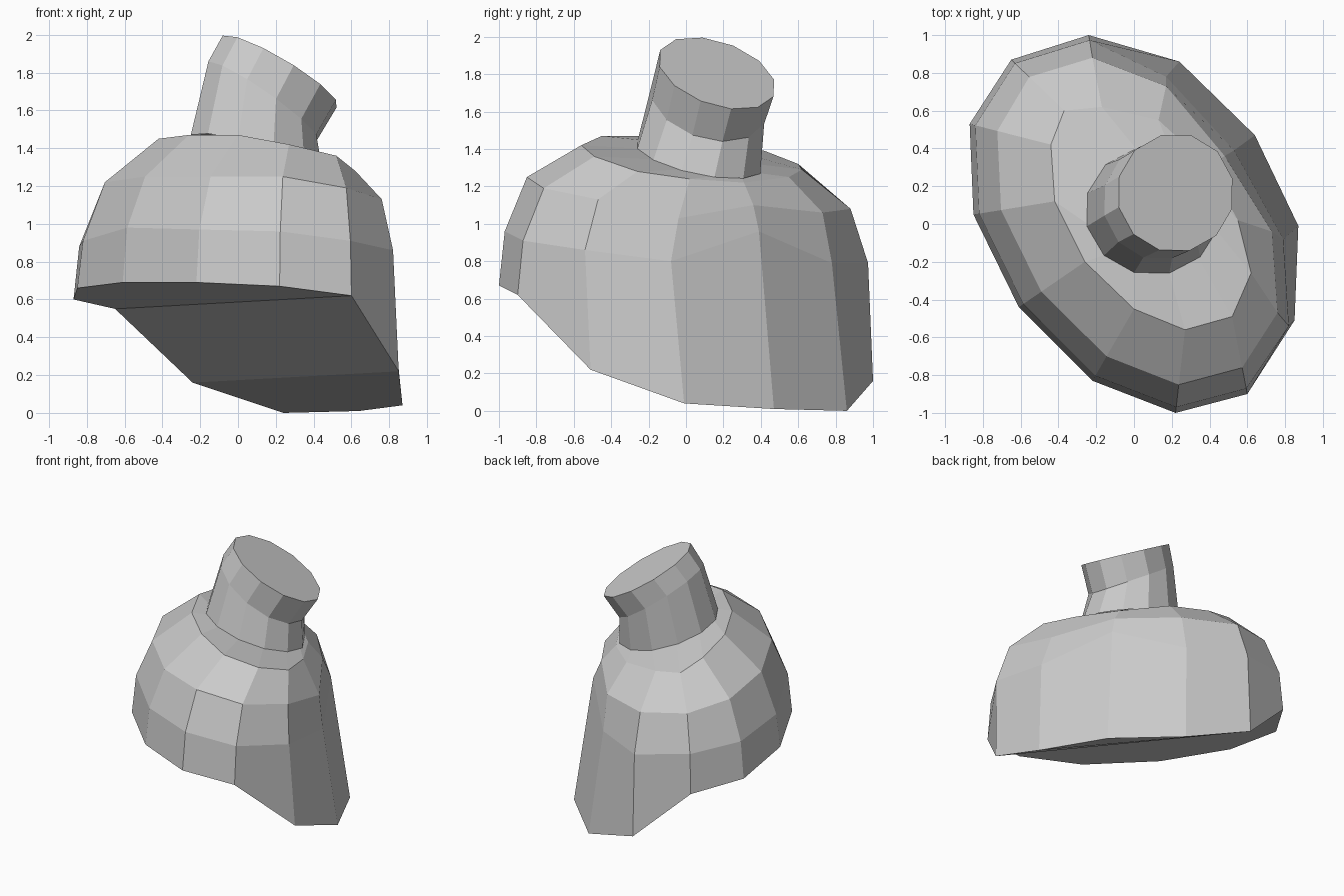
import bpy, bmesh
from math import cos, sin, radians
from mathutils import Vector

if "Cube" in bpy.data.objects:
    bpy.data.objects.remove(bpy.data.objects["Cube"])

N = 12


def loft(name, rings, caps=()):
    """Skin a stack of 12-point rings; caps are lists of (ring, point) pairs."""
    bm = bmesh.new()
    v = [[bm.verts.new(p) for p in r] for r in rings]
    for a, b in zip(v, v[1:]):
        for i in range(N):
            j = (i + 1) % N
            bm.faces.new((a[i], a[j], b[j], b[i]))
    for cap in caps:
        bm.faces.new([v[r][i] for r, i in cap])
    bmesh.ops.recalc_face_normals(bm, faces=bm.faces)
    me = bpy.data.meshes.new(name)
    bm.to_mesh(me)
    bm.free()
    ob = bpy.data.objects.new(name, me)
    bpy.context.collection.objects.link(ob)
    return ob


def slanted_ring(cx, cy, cz, rx, ry, sx, sy):
    """Oval ring lying in a plane with slopes sx, sy."""
    out = []
    for i in range(N):
        a = radians(-76 + 30 * i)
        x, y = rx * cos(a), ry * sin(a)
        out.append(Vector((cx + x, cy + y, cz + sx * x + sy * y)))
    return out


def between(a, b, t, heights):
    """Ring between two rings in plan, with its own heights."""
    return [Vector((*p.lerp(q, t).xy, z)) for p, q, z in zip(a, b, heights)]


# Body: rim and shoulder outlines
rim = [Vector(p) for p in (
    (.22, -1, .67), (.60, -.90, .62), (.85, -.51, .22), (.87, -.01, .04),
    (.64, .47, .01), (.24, .86, 0), (-.24, 1, .16), (-.65, .87, .55),
    (-.87, .53, .60), (-.85, .05, .66), (-.61, -.44, .69), (-.22, -.83, .69))]
shoulder = [Vector(p) for p in (
    (.27, -.56, 1.42), (.52, -.49, 1.36), (.62, -.26, 1.28), (.55, .02, 1.24),
    (.39, .31, 1.22), (.13, .55, 1.25), (-.17, .62, 1.29), (-.37, .60, 1.32),
    (-.44, .42, 1.39), (-.42, .12, 1.45), (-.26, -.20, 1.47), (0, -.45, 1.47))]
lower = between(rim, shoulder, .07,
                (.96, .91, .85, .80, .77, .79, .79, .85, .88, .91, .98, .97))
upper = between(rim, shoulder, .34,
                (1.25, 1.19, 1.13, 1.03, .98, 1.05, 1.08, 1.12, 1.17, 1.22, 1.25, 1.25))

# Back right side of the body is pulled in
lower[2:6] = [Vector(p) for p in ((.82, -.54, .86), (.79, -.08, .80),
                                  (.53, .39, .96), (.17, .78, .79))]
upper[2:7] = [Vector(p) for p in ((.76, -.47, 1.13), (.73, -.04, 1.03),
                                  (.48, .36, 1.10), (.17, .73, 1.06), (-.22, .88, 1.08))]
collar = slanted_ring(.10, .07, 1.36, .34, .33, -.27, -.20)

# Underside: three flat panels folded along two lines
underside = [[(0, i) for i in (7, 8, 9, 10, 11, 0, 1)],
             [(0, i) for i in (1, 2, 6, 7)],
             [(0, i) for i in (2, 3, 4, 5, 6)]]
loft("body", [rim, lower, upper, shoulder, collar], underside)

# Neck: leaning tube, narrow in the middle, with a slanted flat top
neck_rings = [slanted_ring(.10, .07, 1.36, .36, .34, -.27, -.20),
              slanted_ring(.13, .12, 1.65, .295, .31, -.68, -.20),
              slanted_ring(.22, .165, 1.805, .31, .315, -.57, -.25)]
loft("neck", neck_rings, [[(2, i) for i in range(N)]])
